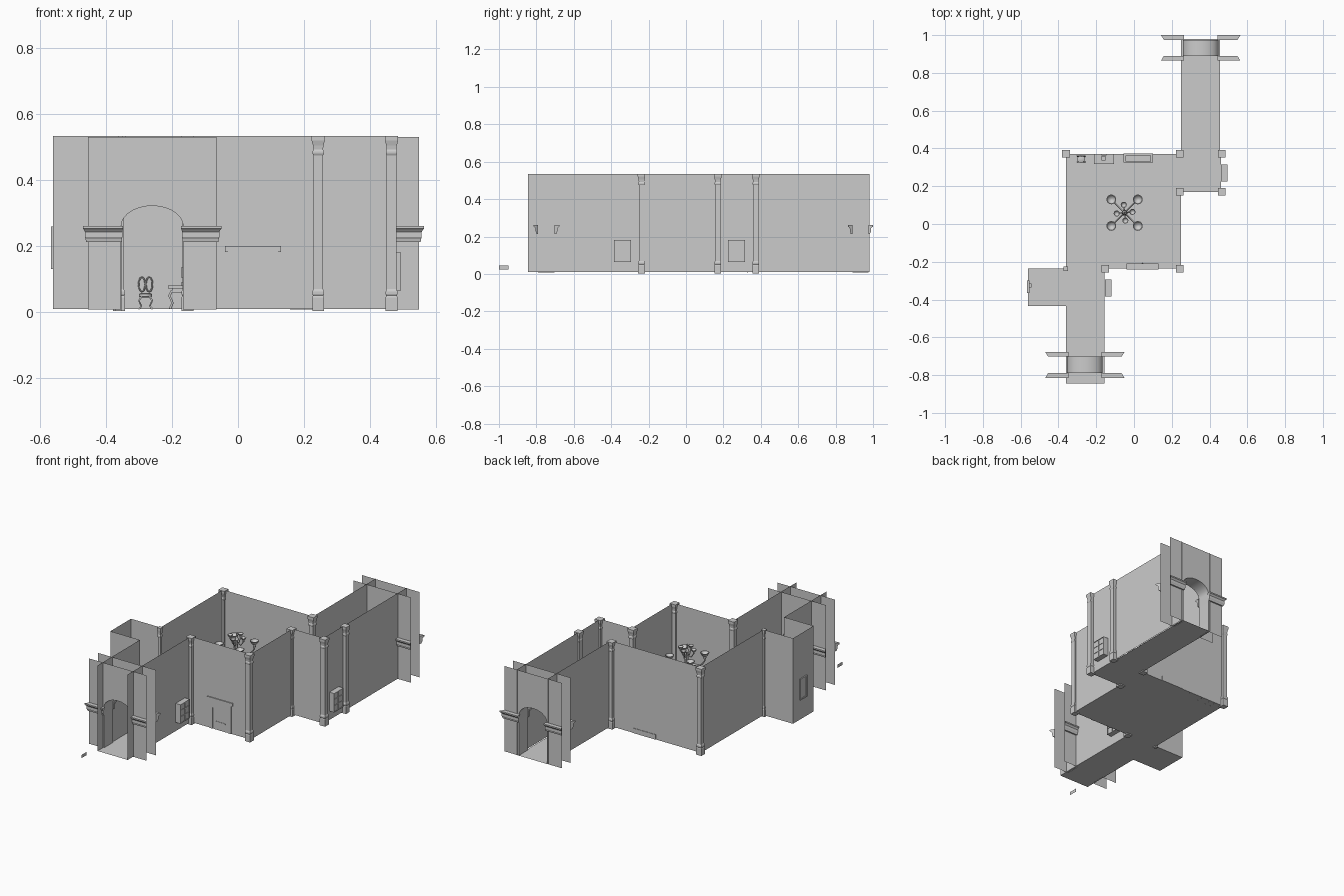
import bpy
from math import sin, cos, pi

if "Cube" in bpy.data.objects:
    bpy.data.objects.remove(bpy.data.objects["Cube"])

FLOOR, TOP = 0.01, 0.533


def mesh(name, verts, faces, smooth=False):
    me = bpy.data.meshes.new(name)
    me.from_pydata(verts, [], faces)
    ob = bpy.data.objects.new(name, me)
    bpy.context.collection.objects.link(ob)
    if smooth:
        bpy.ops.object.select_all(action='DESELECT')
        ob.select_set(True)
        bpy.context.view_layer.objects.active = ob
        bpy.ops.object.shade_smooth_by_angle(angle=0.7)
    return ob


def skin(name, rings, cap=True, closed=True, smooth=False):
    """Join equal-length rings of points into a surface."""
    n = len(rings[0])
    verts = [p for r in rings for p in r]
    faces = [(k * n + i, k * n + (i + 1) % n, (k + 1) * n + (i + 1) % n, (k + 1) * n + i)
             for k in range(len(rings) - 1) for i in range(n if closed else n - 1)]
    if cap:
        faces += [tuple(range(n))[::-1], tuple(range(len(verts) - n, len(verts)))]
    return mesh(name, verts, faces, smooth)


def box(name, x0, x1, y0, y1, z0, z1):
    return skin(name, [[(x0, y0, z), (x1, y0, z), (x1, y1, z), (x0, y1, z)] for z in (z0, z1)])


def square_stack(name, x, y, profile):
    return skin(name, [[(x - r, y - r, z), (x + r, y - r, z), (x + r, y + r, z), (x - r, y + r, z)]
                       for r, z in profile])


def lathe(name, x, y, profile, n=16):
    return skin(name, [[(x + r * cos(2 * pi * i / n), y + r * sin(2 * pi * i / n), z) for i in range(n)]
                       for r, z in profile], smooth=True)


def tube(name, pts, r):
    cu = bpy.data.curves.new(name, 'CURVE')
    cu.dimensions = '3D'
    cu.bevel_depth, cu.bevel_resolution = r, 1
    sp = cu.splines.new('POLY')
    sp.points.add(len(pts) - 1)
    for q, p in zip(sp.points, pts):
        q.co = (*p, 1)
    ob = bpy.data.objects.new(name, cu)
    bpy.context.collection.objects.link(ob)
    bpy.ops.object.select_all(action='DESELECT')
    ob.select_set(True)
    bpy.context.view_layer.objects.active = ob
    bpy.ops.object.convert(target='MESH')
    return ob


def wall(name, path):
    return skin(name, [[(x, y, z) for x, y in path] for z in (FLOOR, TOP)], cap=False, closed=False)


# Floors
for name, x0, x1, y0, y1 in [("room_floor", -.36, .25, -.235, .37), ("back_bay_floor", .25, .46, .17, .37),
                             ("back_hall_floor", .25, .455, .37, .98), ("front_hall_floor", -.36, -.155, -.845, -.235),
                             ("alcove_floor", -.56, -.36, -.435, -.235)]:
    mesh(name, [(x0, y0, FLOOR), (x1, y0, FLOOR), (x1, y1, FLOOR), (x0, y1, FLOOR)], [(0, 1, 2, 3)])

# Thin walls
wall("right_walls", [(-.155, -.845), (-.155, -.235), (.25, -.235), (.25, .17), (.46, .17), (.46, .98)])
wall("left_walls", [(.25, .98), (.25, .37), (-.36, .37), (-.36, -.235), (-.56, -.235),
                    (-.56, -.435), (-.36, -.435), (-.36, -.845)])

# Square columns with moulded base and capital
COLUMN = [(.018, .003), (.018, .045), (.016, .05), (.018, .055), (.018, .062), (.0145, .07), (.0145, .475),
          (.017, .48), (.017, .487), (.0145, .492), (.016, .505), (.02, .52), (.02, TOP + .001)]
for x, y in [(-.36, .373), (.243, .373), (.465, .373), (.243, .17), (.465, .17), (-.153, -.238), (.243, -.238)]:
    square_stack("column", x, y, COLUMN)
square_stack("corner_pilaster", -.362, -.238, [(r * .6, z) for r, z in COLUMN])


# Arched gateways: two facing panels, a vaulted soffit and cornices
def gateway(cx, y0, y1):
    hw, out, spring, rise = .094, .195, .26, .062
    curve = [(cx - hw * cos(pi * i / 14), spring + rise * sin(pi * i / 14)) for i in range(15)]
    opening = [(cx - hw, .008)] + curve + [(cx + hw, .008)]
    outline = opening + [(cx + out, .008), (cx + out, .53), (cx - out, .53), (cx - out, .008)]
    for y in (y0, y1):
        mesh("arch_panel", [(x, y, z) for x, z in outline], [tuple(range(len(outline)))])
    skin("arch_soffit", [[(x, y, z) for x, z in opening] for y in (y0, y1)],
         cap=False, closed=False, smooth=True)
    profile = [(.004, .213), (.009, .213), (.011, .222), (.014, .227), (.014, .243), (.02, .25), (.025, .253), (.025, .261)]
    for y, d in ((y0, -1), (y1, 1)):
        for s in (-1, 1):
            rings = []
            for p, z in profile:
                a, b = cx + s * (hw - p * .25), cx + s * out
                rings.append([(a, y, z), (b, y, z), (b + s * p * .6, y + d * p, z), (a, y + d * p, z)])
            skin("arch_cornice", rings)


gateway(-.26, -.79, -.702)
gateway(.353, .89, .975)

# Deep window boxes with two by three panes
for x, x1, y in ((-.153, -.12, -.34), (.461, .494, .27)):
    for z in (.065, .103, .141, .177):
        box("window_rail", x, x1, y - .045, y + .045, z, z + .004)
    for k in (-.045, -.002, .041):
        box("window_stile", x, x1, y + k, y + k + .004, .065, .181)
    box("window_back", x1 - .006, x1 - .003, y - .045, y + .045, .065, .181)

# Framed picture in the alcove
for z in (.13, .252):
    box("picture_rail", -.567, -.553, -.365, -.3, z, z + .008)
for y in (-.365, -.308):
    box("picture_stile", -.567, -.553, y, y + .008, .13, .26)
box("picture_panel", -.563, -.559, -.36, -.305, .135, .255)
box("picture_shelf", -.558, -.542, -.335, -.315, .15, .162)

# Fireplace on the front wall
for x in (-.03, .095):
    box("fireplace_jamb", x, x + .026, -.239, -.214, FLOOR, .165)
box("fireplace_lintel", -.03, .121, -.239, -.216, .14, .182)
box("mantel", -.04, .13, -.241, -.208, .182, .2)
box("firebox_back", .01, .083, -.237, -.233, FLOOR, .16)
lathe("fire_log", .045, -.222, [(.012, .012), (.015, .03), (.006, .06)], 8)
box("fire_grate", .015, .08, -.239, -.215, .055, .062)

# Hanging chandelier: stem, curved arms, large and small bowls
CX, CY = -.05, .06
lathe("chandelier_stem", CX, CY, [(.003, .31), (.012, .325), (.016, .345), (.006, .365), (.006, .42), (.012, .43), (.004, .45), (.003, .475)], 12)


def bowl(x, y, z, s):
    lathe("lamp_bowl", x, y, [(.3 * s, z - s * 1.5), (.35 * s, z - s * 1.1), (.2 * s, z - s), (.6 * s, z - .7 * s), (.85 * s, z - .3 * s),
                              (s, z), (.85 * s, z), (.6 * s, z - .4 * s), (.1 * s, z - .6 * s)])


for sx in (-1, 1):
    for sy in (-1, 1):
        path = [(CX + sx * t, CY + sy * t, z) for t, z in
                ((.005, .36), (.02, .34), (.04, .335), (.06, .345), (.07, .365), (.07, .38))]
        tube("chandelier_arm", path, .004)
        bowl(CX + sx * .07, CY + sy * .07, .415, .026)
for k in range(4):
    a = pi / 2 * k + .1
    x, y = CX + .042 * cos(a), CY + .042 * sin(a)
    tube("upper_arm", [(CX, CY, .41), (CX + .6 * (x - CX), CY + .6 * (y - CY), .4), (x, y, .425)], .003)
    bowl(x, y, .45, .016)

# Chair against the back wall
lathe("chair_seat", -.28, .343, [(.016, .045), (.02, .048), (.02, .055), (.014, .058)])
for sx in (-1, 1):
    for y in (.328, .358):
        tube("chair_leg", [(-.28 + sx * .012, y, .048), (-.28 + sx * .02, y, .035),
                           (-.28 + sx * .013, y, .018), (-.28 + sx * .021, y, .009)], .003)
    tube("chair_back_loop", [(-.28 + sx * .011 + .01 * cos(t * pi / 6), .361, .084 + .022 * sin(t * pi / 6))
                             for t in range(13)], .0025)

# Console table with cabriole legs
box("console_top", -.212, -.105, .318, .37, .072, .08)
box("console_apron", -.2, -.117, .325, .368, .06, .072)
for x, s in ((-.2, -1), (-.117, 1)):
    for y in (.328, .362):
        tube("console_leg", [(x, y, .065), (x + s * .008, y, .05), (x - s * .002, y, .028), (x + s * .006, y, .01)], .004)
box("console_ornament", -.172, -.15, .335, .36, .08, .09)
box("wall_frame", -.173, -.145, .362, .37, .105, .135)

# Low bench with inset cushion
box("bench_base", -.055, .1, .325, .373, FLOOR, .04)
box("bench_cushion", -.045, .09, .332, .362, .04, .05)

# Loose thin plate beyond the front hall
mesh("loose_plate", [(-.36, -1, .025), (-.36, -.95, .025), (-.36, -.95, .045), (-.36, -1, .045)], [(0, 1, 2, 3)])
